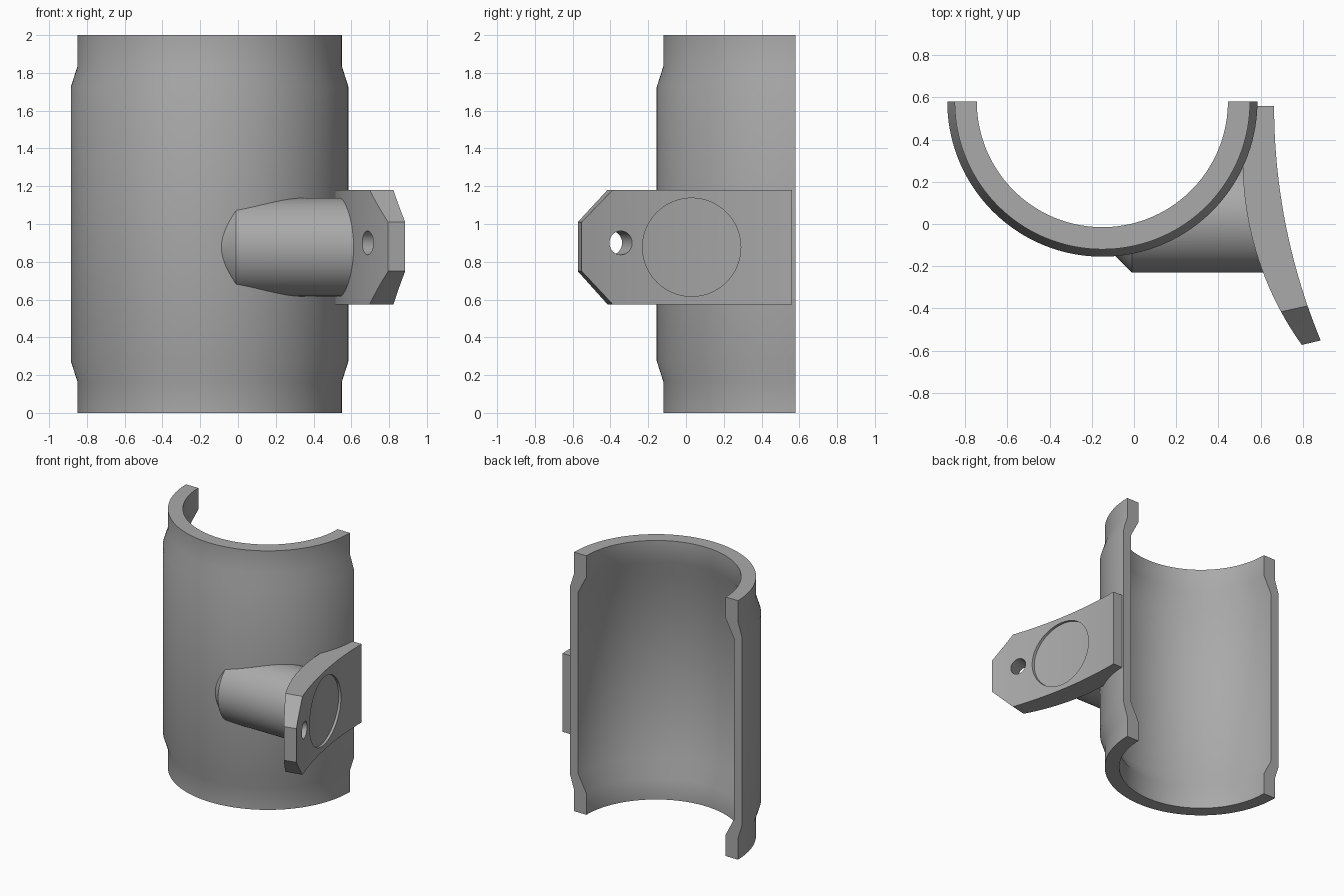
import bpy, bmesh, math
from mathutils import Vector

if "Cube" in bpy.data.objects:
    bpy.data.objects.remove(bpy.data.objects["Cube"])

GREY = (0.4, 0.4, 0.4, 1)
mat = bpy.data.materials.new("plain grey")
mat.use_nodes = True
mat.diffuse_color = GREY
mat.node_tree.nodes["Principled BSDF"].inputs["Base Color"].default_value = GREY

CX, CY = -0.15, 0.58          # pipe axis
BY, BZ, BR = 0.03, 0.877, 0.26  # boss axis and radius


def make_object(name, bm):
    bmesh.ops.recalc_face_normals(bm, faces=bm.faces[:])
    mesh = bpy.data.meshes.new(name)
    bm.to_mesh(mesh)
    bm.free()
    mesh.materials.append(mat)
    ob = bpy.data.objects.new(name, mesh)
    bpy.context.collection.objects.link(ob)
    return ob


def loft(name, rings, closed=True):
    """Skin a list of equal closed point loops, capping both ends."""
    bm = bmesh.new()
    loops = [[bm.verts.new(p) for p in ring] for ring in rings]
    n = len(loops[0])
    for a, b in zip(loops, loops[1:]):
        for i in range(n):
            j = (i + 1) % n
            bm.faces.new((a[i], a[j], b[j], b[i]))
    bm.faces.new(loops[0])
    bm.faces.new(loops[-1])
    return make_object(name, bm)


def cylinder(name, radius, depth, centre, axis):
    bm = bmesh.new()
    bmesh.ops.create_cone(bm, cap_ends=True, segments=96, radius1=radius,
                          radius2=radius, depth=depth)
    ob = make_object(name, bm)
    ob.location = centre
    ob.rotation_mode = 'QUATERNION'
    ob.rotation_quaternion = Vector(axis).to_track_quat('Z', 'Y')
    ob.hide_render = True
    return ob


def cut(ob, cutter):
    mod = ob.modifiers.new("cut", 'BOOLEAN')
    mod.operation = 'DIFFERENCE'
    mod.solver = 'EXACT'
    mod.object = cutter
    bpy.context.view_layer.objects.active = ob
    bpy.ops.object.modifier_apply(modifier=mod.name)
    bpy.data.objects.remove(cutter)


def smooth(ob):
    bpy.ops.object.select_all(action='DESELECT')
    ob.select_set(True)
    bpy.context.view_layer.objects.active = ob
    bpy.ops.object.shade_smooth_by_angle(angle=math.radians(28))


# Half pipe shell: wall section swept through half a turn
half = [(0.70, 0), (0.70, 0.165), (0.735, 0.275)]
inner = [(0.665, 0.30), (0.595, 0.165), (0.595, 0)]
wall = (half + [(r, 2 - z) for r, z in reversed(half)]
        + [(r, 2 - z) for r, z in reversed(inner)] + inner)
STEPS = 72
sweep = []
for i in range(STEPS + 1):
    a = math.pi * (1 + i / STEPS)
    sweep.append([(CX + r * math.cos(a), CY + r * math.sin(a), z) for r, z in wall])
shell = loft("pipe_half_shell", sweep)


# Curved side plate: two arcs in plan, tapering toward a clipped tip
def outer_x(y):
    return 0.664 + 2.908 - math.sqrt(2.908 ** 2 - (0.56 - y) ** 2)


def inner_x(y):
    if y > 0.3:
        return 0.515 + 0.05 * (y - 0.3) / 0.26
    return 0.515 + 1.5 - math.sqrt(1.5 ** 2 - (y - 0.3) ** 2)


def station(yo, yi, lo, hi):
    xo, xi = outer_x(yo), inner_x(yi)
    return [(xo, yo, lo), (xo, yo, hi), (xi, yi, hi), (xi, yi, lo)]


stations = []
for i in range(25):
    t = i / 24
    stations.append(station(0.56 - 0.948 * t, 0.56 - 0.976 * t, 0.575, 1.18))
for i in range(1, 5):
    t = i / 4
    stations.append(station(-0.388 - 0.164 * t, -0.416 - 0.157 * t,
                            0.575 + 0.175 * t, 1.18 - 0.17 * t))
plate = loft("side_plate", stations)
cut(plate, cylinder("bolt_hole_cutter", 0.063, 0.6, (0.748, -0.37, 0.9), (0.123, 0.05, 0)))
cut(plate, cylinder("boss_seat_cutter", BR, 1.0, (0.6, BY, BZ), (1, 0, 0)))


# Round boss joining shell to plate, its outer end slightly sunk in the plate
def boss_ring(radius, x=None):
    ring = []
    for i in range(96):
        a = math.tau * i / 96
        y = BY + radius * math.cos(a)
        ring.append((outer_x(y) - 0.02 if x is None else x, y, BZ + radius * math.sin(a)))
    return ring


rings = [boss_ring(BR - 0.13, -0.14), boss_ring(BR, -0.01)]
rings += [boss_ring(BR * k) for k in (1, 0.8, 0.6, 0.4, 0.2, 0.04)]
boss = loft("round_boss", rings)
cut(boss, cylinder("bore_cutter", 0.70, 3, (CX, CY, 1), (0, 0, 1)))

for ob in (shell, plate, boss):
    smooth(ob)
